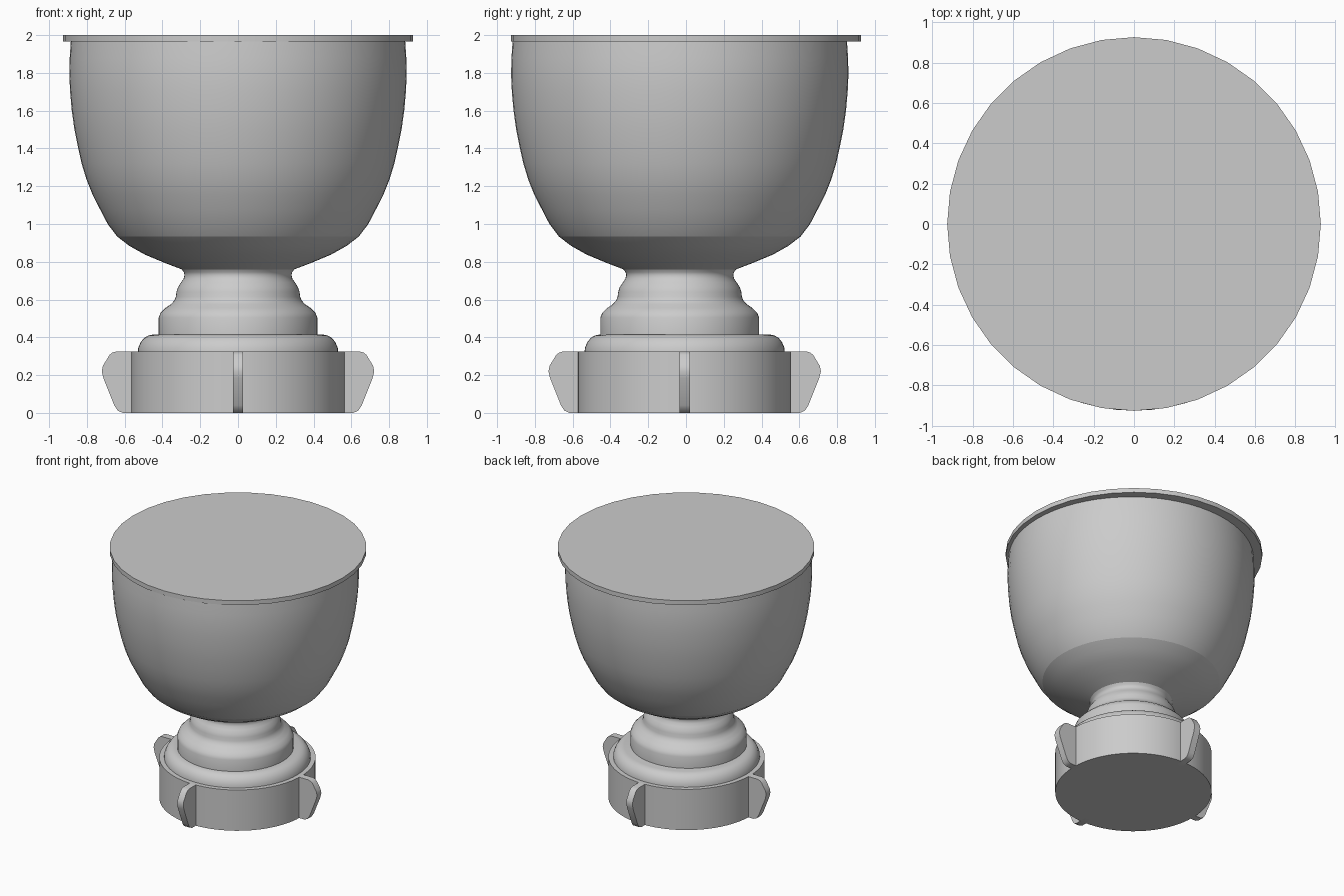
import bpy
import bmesh
import math

old = bpy.data.objects.get("Cube")
if old:
    bpy.data.objects.remove(old, do_unlink=True)

grey = bpy.data.materials.new("plain grey")
grey.use_nodes = True
grey.diffuse_color = (0.6, 0.6, 0.6, 1)
grey.node_tree.nodes["Principled BSDF"].inputs["Base Color"].default_value = (0.6, 0.6, 0.6, 1)


def finish(name, bm, angle=35):
    bmesh.ops.recalc_face_normals(bm, faces=bm.faces)
    mesh = bpy.data.meshes.new(name)
    bm.to_mesh(mesh)
    bm.free()
    mesh.materials.append(grey)
    obj = bpy.data.objects.new(name, mesh)
    bpy.context.collection.objects.link(obj)
    bpy.ops.object.select_all(action='DESELECT')
    obj.select_set(True)
    bpy.context.view_layer.objects.active = obj
    bpy.ops.object.shade_smooth_by_angle(angle=math.radians(angle))
    return obj


def lathe(name, profile, y=0.0, sides=64, cap_bottom=False, cap_top=False):
    """Revolve (radius, height) points about a vertical axis."""
    bm = bmesh.new()
    rings = []
    for r, z in profile:
        rings.append([bm.verts.new((r * math.cos(a), y + r * math.sin(a), z))
                      for a in (2 * math.pi * i / sides for i in range(sides))])
    for low, high in zip(rings, rings[1:]):
        for i in range(sides):
            j = (i + 1) % sides
            bm.faces.new((low[i], low[j], high[j], high[i]))
    if cap_bottom:
        bm.faces.new(rings[0])
    if cap_top:
        bm.faces.new(rings[-1])
    return finish(name, bm)


BOWL_Y = -0.033   # the bowl and stem sit slightly forward of the base
BASE_Y = -0.007

# Base ring and rounded collar
lathe("base_ring", [(0.565, 0), (0.565, 0.325)], BASE_Y, cap_bottom=True, cap_top=True)
lathe("collar", [(0.53, 0.32), (0.528, 0.345), (0.515, 0.375), (0.497, 0.397),
                 (0.475, 0.41), (0.45, 0.415)], BASE_Y, cap_top=True)

# Stepped stem
lathe("stem", [(0.42, 0.4), (0.42, 0.505), (0.41, 0.53), (0.385, 0.555), (0.355, 0.575),
               (0.337, 0.595), (0.329, 0.615), (0.326, 0.64), (0.318, 0.665),
               (0.302, 0.69), (0.288, 0.71), (0.283, 0.73), (0.287, 0.745),
               (0.3, 0.762)], BOWL_Y)

# Bowl: shallow underside and deep wall meet in a soft crease
lathe("bowl_underside", [(0.28, 0.753), (0.385, 0.793), (0.493, 0.838),
                         (0.575, 0.884), (0.64, 0.934)], BOWL_Y)
lathe("bowl_wall", [(0.64, 0.934), (0.69, 1.0), (0.73, 1.077), (0.77, 1.155),
                    (0.802, 1.235), (0.828, 1.32), (0.848, 1.41), (0.866, 1.5),
                    (0.88, 1.6), (0.889, 1.7), (0.893, 1.79), (0.891, 1.88),
                    (0.885, 1.97)], BOWL_Y)

# Flat lid
lathe("lid", [(0.927, 1.965), (0.927, 2.0)], sides=36, cap_bottom=True, cap_top=True)

# Four grip lugs around the base
LUG = [(0.5, 0), (0.61, 0), (0.637, 0.012), (0.655, 0.04), (0.713, 0.185), (0.721, 0.22),
       (0.715, 0.25), (0.68, 0.307), (0.665, 0.319), (0.645, 0.325), (0.5, 0.325)]
for n, side in enumerate(("left", "back", "right", "front")):
    bm = bmesh.new()
    face = bm.faces.new([bm.verts.new((r, -0.027, z)) for r, z in LUG])
    grown = bmesh.ops.extrude_face_region(bm, geom=[face])
    moved = [v for v in grown["geom"] if isinstance(v, bmesh.types.BMVert)]
    bmesh.ops.translate(bm, verts=moved, vec=(0, 0.054, 0))
    lug = finish(side + "_lug", bm)
    lug.rotation_euler.z = n * math.pi / 2
    lug.location.y = BASE_Y
